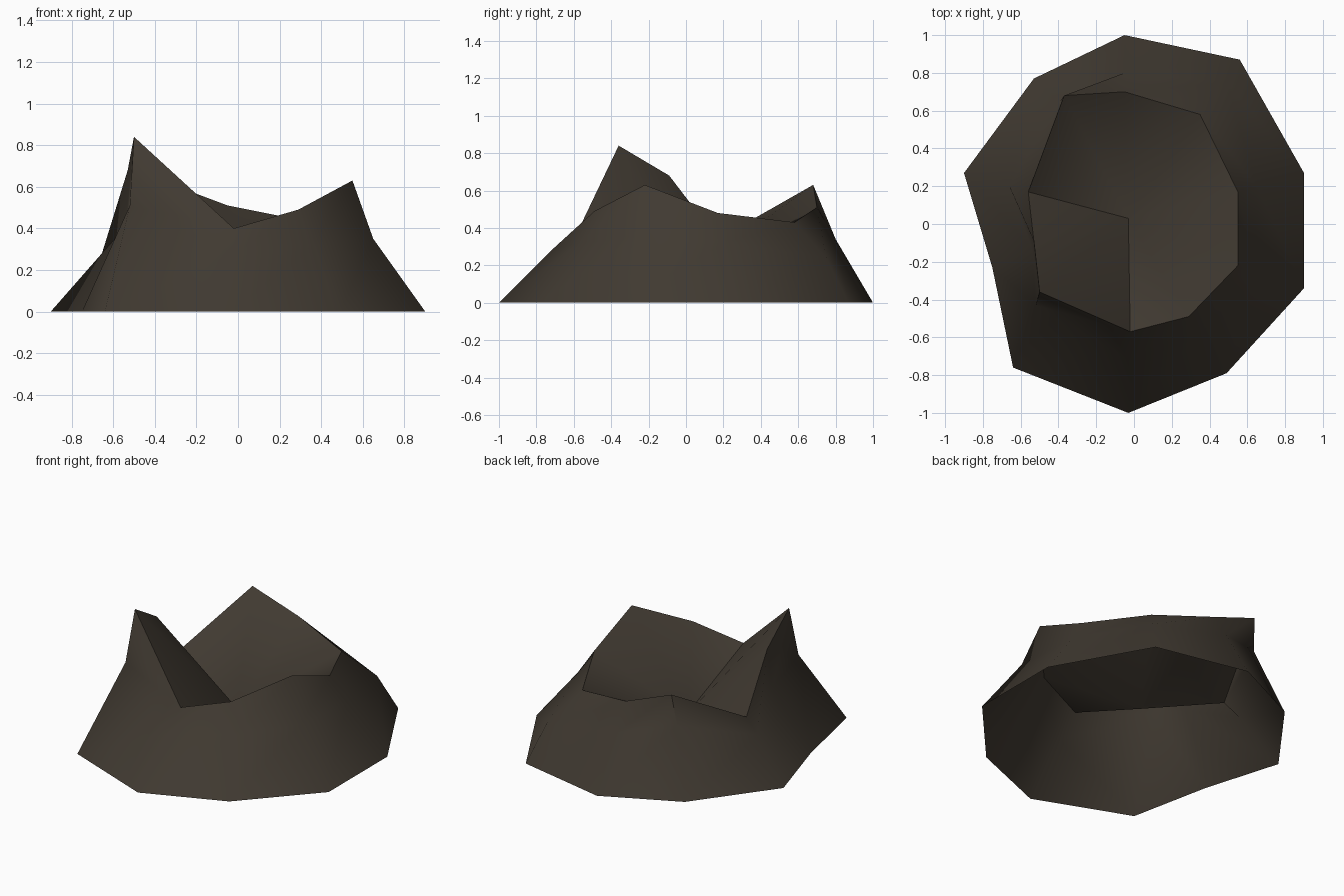
import bpy
import math

if "Cube" in bpy.data.objects:
    bpy.data.objects.remove(bpy.data.objects["Cube"])

# One dark earthy brown for the whole stump
bark = bpy.data.materials.new("dark_bark")
bark.diffuse_color = (0.052, 0.042, 0.031, 1)
bark.use_nodes = True
bark.node_tree.nodes["Principled BSDF"].inputs["Base Color"].default_value = bark.diffuse_color

# Ten columns, counter-clockwise seen from above, starting at the back left
foot = [(-.05, 1.0), (-.53, .77), (-.90, .27), (-.75, -.23), (-.64, -.76),
        (-.03, -1.0), (.49, -.79), (.90, -.34), (.90, .27), (.56, .87)]
waist = [(-.05, .80, .34), (-.39, .65, .42), (-.66, .20, .26), (-.54, -.13, .41),
         (-.52, -.43, .51), (-.02, -.72, .28), (.36, -.57, .32), (.65, -.27, .35),
         (.65, .20, .32), (.49, .75, .24)]
rim = [(-.05, .70, .51), (-.37, .68, .63), (-.56, .17, .34), (-.53, -.09, .68),
       (-.50, -.36, .84), (-.02, -.57, .40), (.29, -.49, .49), (.55, -.22, .63),
       (.55, .17, .48), (.35, .58, .43)]
hollow_floor = (-.03, .03, .165)
N = len(rim)


def make(name, verts, faces):
    mesh = bpy.data.meshes.new(name)
    mesh.from_pydata(verts, [], faces)
    mesh.materials.append(bark)
    ob = bpy.data.objects.new(name, mesh)
    bpy.context.collection.objects.link(ob)
    bpy.ops.object.select_all(action='DESELECT')
    ob.select_set(True)
    bpy.context.view_layer.objects.active = ob
    bpy.ops.object.shade_smooth_by_angle(angle=math.radians(60))
    return ob


# Flared outer wall, open underneath
wall = []
for ring in (0, N):
    for i in range(N):
        j = (i + 1) % N
        wall.append((ring + i, ring + j, ring + N + j, ring + N + i))
make("stump_wall", [(x, y, 0) for x, y in foot] + waist + rim, wall)

# Hollow broken top: a funnel from the jagged rim down to its lowest point
make("broken_hollow", rim + [hollow_floor], [(i, (i + 1) % N, N) for i in range(N)])
